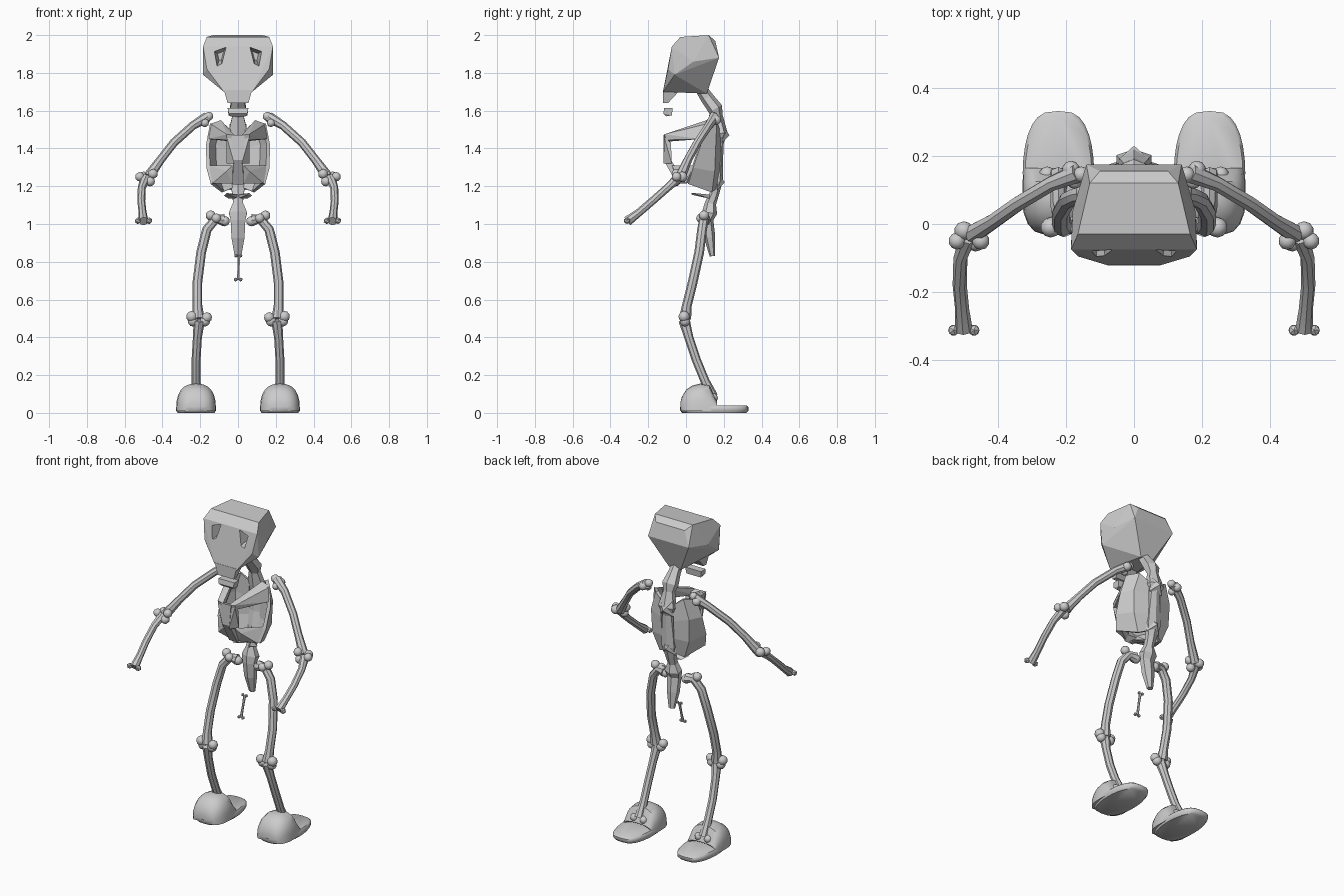
import bpy, bmesh, math
from mathutils import Vector


def finish(name, bm, smooth=None):
    bmesh.ops.recalc_face_normals(bm, faces=bm.faces)
    me = bpy.data.meshes.new(name)
    bm.to_mesh(me)
    bm.free()
    ob = bpy.data.objects.new(name, me)
    bpy.context.collection.objects.link(ob)
    if smooth:
        bpy.ops.object.select_all(action='DESELECT')
        ob.select_set(True)
        bpy.context.view_layer.objects.active = ob
        bpy.ops.object.shade_smooth_by_angle(angle=math.radians(smooth))
    return ob


def add_hull(bm, pts, both=False):
    """Faceted lump around points, optionally mirrored in x."""
    if both:
        pts = pts + [(-x, y, z) for x, y, z in pts]
    vs = [bm.verts.new(p) for p in pts]
    r = bmesh.ops.convex_hull(bm, input=vs)
    junk = set(r["geom_interior"]) | set(r["geom_unused"])
    bmesh.ops.delete(bm, geom=[g for g in junk if isinstance(g, bmesh.types.BMVert)], context='VERTS')


def hull(name, pts, both=False):
    bm = bmesh.new()
    add_hull(bm, pts, both)
    bmesh.ops.dissolve_limit(bm, angle_limit=0.03, verts=bm.verts, edges=bm.edges)
    return finish(name, bm)


def add_loft(bm, rings):
    rows = [[bm.verts.new(p) for p in ring] for ring in rings]
    n = len(rows[0])
    for a, b in zip(rows, rows[1:]):
        for i in range(n):
            bm.faces.new((a[i], a[(i + 1) % n], b[(i + 1) % n], b[i]))
    bm.faces.new(rows[0])
    bm.faces.new(rows[-1])


def add_tube(bm, path, radii, n=8):
    """Sweep along a path; a radius is a number or (depth, width)."""
    P = [Vector(p) for p in path]
    rings = []
    for i, p in enumerate(P):
        t = (P[min(i + 1, len(P) - 1)] - P[max(i - 1, 0)]).normalized()
        s = Vector((0, 1, 0))
        s = (s - t * s.dot(t)).normalized()
        u = t.cross(s)
        r = radii[i] if isinstance(radii[i], tuple) else (radii[i], radii[i])
        ang = [2 * math.pi * k / n for k in range(n)]
        rings.append([p + s * r[0] * math.cos(a) + u * r[1] * math.sin(a) for a in ang])
    add_loft(bm, rings)


def bone(name, sx, path, r, knobs, n=8):
    bm = bmesh.new()
    flip = lambda p: Vector((p[0] * sx, p[1], p[2]))
    k = len(path)
    radii = [r * (1.2 if i in (0, k - 1) else 0.95) for i in range(k)]
    add_tube(bm, [flip(p) for p in path], radii, n)
    for x, y, z, kr in knobs:
        res = bmesh.ops.create_icosphere(bm, subdivisions=2 if kr > 0.02 else 1, radius=kr)
        bmesh.ops.translate(bm, verts=res["verts"], vec=flip((x, y, z)))
    return finish(name, bm, 35)


# Skull with tapered eye sockets
skull = hull("skull", [(0.165, -0.03, 1.99), (0.13, 0.12, 2.0), (0.185, -0.075, 1.94),
                       (0.185, -0.06, 1.79), (0.165, -0.095, 1.82), (0.075, -0.122, 1.70),
                       (0.14, 0.175, 1.88), (0.10, 0.155, 1.97), (0.18, 0.04, 1.86),
                       (0.04, 0.11, 1.69), (0.06, -0.03, 1.70)], True)
for sx in (1, -1):
    outer = [(0.055, 1.95), (0.135, 1.92), (0.115, 1.825), (0.085, 1.84)]
    pts = [(x * sx, -0.14, z) for x, z in outer]
    pts += [((0.09 + (x - 0.09) * 0.4) * sx, 0.02, 1.89 + (z - 1.89) * 0.4) for x, z in outer]
    cut = hull("socket_cutter", pts)
    m = skull.modifiers.new("socket", 'BOOLEAN')
    m.operation, m.object, m.solver = 'DIFFERENCE', cut, 'EXACT'
    bpy.context.view_layer.objects.active = skull
    bpy.ops.object.modifier_apply(modifier=m.name)
    bpy.data.objects.remove(cut)

# Upper teeth and loose lower jaw
hull("upper_teeth", [(0.075, -0.122, 1.71), (0.055, -0.122, 1.64), (0.055, -0.095, 1.64),
                     (0.06, -0.035, 1.705)], True)
hull("lower_jaw", [(0.055, -0.115, 1.615), (0.05, -0.12, 1.585), (0.04, -0.105, 1.57),
                   (0.05, -0.075, 1.575), (0.055, -0.07, 1.615)], True)

# Spine: neck to tail with bulging vertebrae
bm = bmesh.new()
spine = [(0.07, 1.73, .03, .035), (0.11, 1.67, .035, .035), (0.155, 1.61, .04, .05),
         (0.165, 1.57, .03, .035), (0.185, 1.48, .035, .06), (0.18, 1.43, .02, .035),
         (0.175, 1.32, .02, .045), (0.165, 1.23, .03, .05), (0.15, 1.16, .025, .035),
         (0.13, 1.11, .03, .03), (0.125, 1.06, .04, .055), (0.115, 1.02, .03, .045),
         (0.125, 0.93, .03, .04), (0.14, 0.83, .015, .02)]
add_tube(bm, [(0, y, z) for y, z, d, w in spine], [(d, w) for y, z, d, w in spine], 6)
finish("spine", bm)
for y, z in ((0.19, 1.48), (0.165, 1.23)):
    hull("vertebra_spike", [(0.045, y, z + .05), (0.045, y, z - .05), (0, y + .04, z - .01)], True)

# Breastbone strip
hull("breastbone_upper", [(0.035, -0.12, 1.47), (0.035, -0.085, 1.46),
                          (0.025, -0.12, 1.34), (0.025, -0.08, 1.34)], True)
hull("breastbone_lower", [(0.025, -0.12, 1.34), (0.025, -0.08, 1.34),
                          (0.03, -0.045, 1.21), (0.03, -0.015, 1.24)], True)

for sx in (1, -1):
    side = "right" if sx > 0 else "left"

    # Rib shell: back and side plates
    rows = [[(.04, .17, 1.50), (.09, .155, 1.54), (.14, .10, 1.53)],
            [(.04, .175, 1.40), (.125, .15, 1.42), (.16, .075, 1.42)],
            [(.04, .17, 1.29), (.12, .145, 1.28), (.158, .035, 1.30)],
            [(.03, .15, 1.19), (.08, .13, 1.17), (.135, .01, 1.215)]]
    bm = bmesh.new()
    g = [[bm.verts.new((x * sx, y, z)) for x, y, z in r] for r in rows]
    for a, b in zip(g, g[1:]):
        for i in range(2):
            bm.faces.new((a[i], a[i + 1], b[i + 1], b[i]))
    shell = finish(side + "_rib_shell", bm)
    sol = shell.modifiers.new("thick", 'SOLIDIFY')
    sol.thickness, sol.offset = 0.02, 0

    # Front ribs joining shell to breastbone
    ribs = {"top": [(.09, .11, 1.55), (.145, .11, 1.53), (.155, .08, 1.45), (.10, .08, 1.46),
                    (.06, -.115, 1.475), (.02, -.12, 1.47), (.02, -.11, 1.435), (.06, -.105, 1.445)],
            "middle": [(.06, -.115, 1.46), (.03, -.115, 1.45), (.06, -.075, 1.32), (.02, -.12, 1.32),
                       (.02, -.085, 1.34), (.06, -.08, 1.43)],
            "bottom": [(.155, .04, 1.31), (.135, .0, 1.215), (.12, .03, 1.22), (.03, -.075, 1.31),
                       (.06, -.06, 1.28), (.03, -.035, 1.215), (.03, -.01, 1.25)]}
    for key, pts in ribs.items():
        hull(side + "_" + key + "_rib", [(x * sx, y, z) for x, y, z in pts])
    # Small floating rib
    hull(side + "_floating_rib", [(x * sx, y, z) for x, y, z in
         [(0, .13, 1.155), (0, .13, 1.135), (.05, .12, 1.135), (.075, .08, 1.15),
          (.06, .03, 1.165), (.05, .03, 1.155), (.04, .09, 1.15)]])

    # Arms
    bone(side + "_upper_arm", sx,
         [(.165, .15, 1.565), (.24, .12, 1.52), (.34, .06, 1.43), (.41, .01, 1.34), (.475, -.03, 1.25)],
         .024, [(.155, .145, 1.57, .024), (.185, .16, 1.55, .026), (.175, .125, 1.535, .022),
                (.45, -.05, 1.265, .026), (.50, -.02, 1.25, .028)])
    bone(side + "_forearm", sx,
         [(.49, -.04, 1.245), (.51, -.10, 1.19), (.512, -.18, 1.12), (.505, -.25, 1.06), (.50, -.31, 1.015)],
         .022, [(.465, -.055, 1.225, .026), (.52, -.05, 1.25, .025),
                (.47, -.312, 1.017, .018), (.53, -.312, 1.017, .018)])

    # Legs
    bone(side + "_thigh", sx,
         [(.075, .10, 1.02), (.12, .095, 1.025), (.165, .085, .97), (.195, .07, .85),
          (.215, .035, .69), (.215, .005, .57), (.21, -.005, .50)],
         .027, [(.07, .10, 1.015, .027), (.145, .095, 1.045, .027), (.115, .08, 1.03, .026),
                (.165, -.01, .505, .028), (.245, -.01, .51, .03)])
    bone(side + "_shin", sx,
         [(.205, -.01, .49), (.215, .015, .40), (.222, .055, .28), (.222, .10, .17), (.222, .14, .085)],
         .025, [(.175, -.005, .485, .028), (.238, -.005, .485, .028),
                (.19, .145, .08, .024), (.255, .145, .08, .024)])

    # Slippers: flat sole plus hollow toe cap
    def section(y, w, h, z0=0.0, n=12):
        return [(sx * .222 + w * math.copysign(abs(math.cos(a)) ** .8, math.cos(a)), y,
                 z0 + h * math.sin(a) ** .75 if 0 < k < n else z0)
                for k in range(n + 1) for a in [math.pi * k / n]]
    bm = bmesh.new()
    rings = []
    for z, s in ((.005, .93), (.018, 1), (.035, 1), (.045, .93)):
        ring = []
        for k in range(28):
            a = 2 * math.pi * k / 28
            c, q = math.cos(a), math.sin(a)
            y = .15 + q * .182 * s
            ring.append((sx * .222 + math.copysign(abs(c) ** .65, c) * .105 * s, y, z - .005))
        rings.append(ring)
    add_loft(bm, rings)
    finish(side + "_sole", bm, 50)
    bm = bmesh.new()
    add_loft(bm, [section(y, w, h, z0) for y, w, h, z0 in
                  [(-.03, .045, .035, .02), (-.022, .07, .075, .01), (0, .09, .112, .01),
                   (.035, .103, .135, .01), (.075, .106, .145, .01), (.125, .105, .137, .01),
                   (.165, .104, .045, .015), (.16, .092, .04, .015), (.12, .093, .122, .015),
                   (.06, .085, .115, .015), (.02, .05, .06, .015)]])
    finish(side + "_toe_cap", bm, 50)

# Small hanging bone below the tail
bone("small_bone", 1, [(.004, .06, .83), (.003, .045, .77), (0, .03, .705)], .007,
     [(-.01, .062, .832, .01), (.014, .062, .832, .01), (-.012, .028, .706, .011), (.014, .028, .706, .011)], 6)
